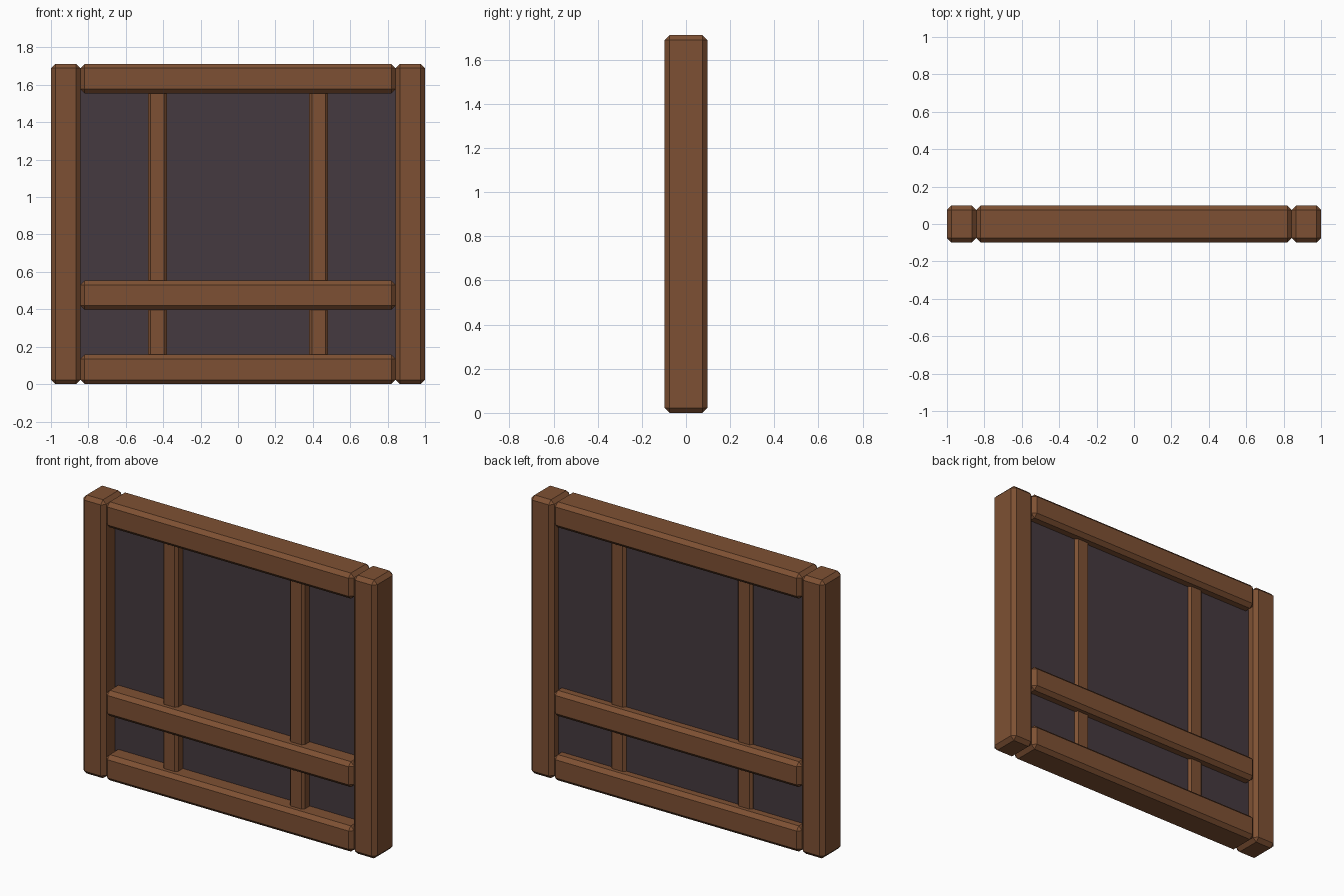
import bpy, bmesh

if "Cube" in bpy.data.objects:
    bpy.data.objects.remove(bpy.data.objects["Cube"])


def material(name, rgb):
    m = bpy.data.materials.new(name)
    m.diffuse_color = (*rgb, 1)
    m.use_nodes = True
    m.node_tree.nodes["Principled BSDF"].inputs["Base Color"].default_value = m.diffuse_color
    return m


WOOD = material("brown wood", (0.208, 0.081, 0.033))
DARK = material("dark panel", (0.060, 0.042, 0.050))


def beam(name, lo, hi, mat, chamfer=0.0):
    """Box from corner lo to corner hi with flat chamfered edges."""
    bm = bmesh.new()
    bmesh.ops.create_cube(bm, size=1)
    for v in bm.verts:
        v.co = [(a + b) / 2 + c * (b - a) for a, b, c in zip(lo, hi, v.co)]
    if chamfer:
        bmesh.ops.bevel(bm, geom=bm.edges[:], offset=chamfer, segments=1,
                        affect='EDGES', profile=0.5)
    me = bpy.data.meshes.new(name)
    bm.to_mesh(me)
    bm.free()
    me.materials.append(mat)
    ob = bpy.data.objects.new(name, me)
    bpy.context.collection.objects.link(ob)
    return ob


H, D, INNER = 1.712, 0.098, 0.843

# Side posts and square uprights, mirrored left and right
for side, s in (("left", -1), ("right", 1)):
    x0, x1 = sorted((s * INNER, s * 1.0))
    beam(side + "_post", (x0, -D, 0), (x1, D, H), WOOD, 0.023)
    x0, x1 = sorted((s * 0.38, s * 0.482))
    beam(side + "_upright", (x0, -0.052, 0.03), (x1, 0.052, H - 0.03), WOOD, 0.015)

# Horizontal rails
for name, z0, z1 in (("bottom_rail", 0, 0.158),
                     ("middle_rail", 0.396, 0.553),
                     ("top_rail", H - 0.157, H)):
    beam(name, (-INNER, -D, z0), (INNER, D, z1), WOOD, 0.023)

# Dark infill panel, set just behind the middle
beam("infill_panel", (-0.86, 0.008, 0.06), (0.86, 0.035, H - 0.06), DARK)
